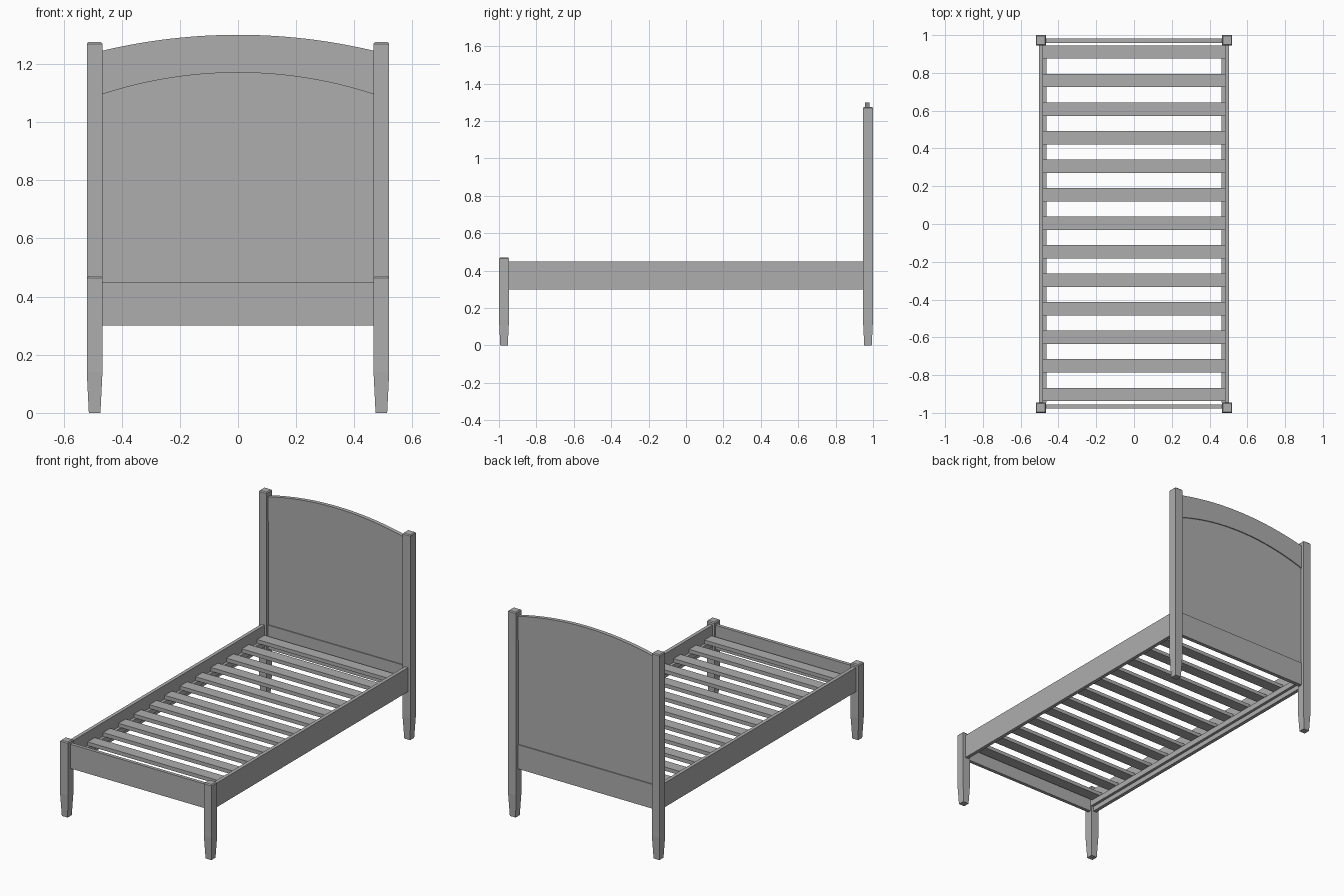
import bpy, bmesh, math

if "Cube" in bpy.data.objects:
    bpy.data.objects.remove(bpy.data.objects["Cube"])

paint = bpy.data.materials.new("grey_paint")
paint.diffuse_color = (0.42, 0.42, 0.42, 1)
paint.use_nodes = True
paint.node_tree.nodes["Principled BSDF"].inputs["Base Color"].default_value = paint.diffuse_color


def finish(name, bm):
    bmesh.ops.recalc_face_normals(bm, faces=bm.faces)
    mesh = bpy.data.meshes.new(name)
    bm.to_mesh(mesh)
    bm.free()
    mesh.materials.append(paint)
    ob = bpy.data.objects.new(name, mesh)
    bpy.context.collection.objects.link(ob)
    return ob


def box(name, x0, x1, y0, y1, z0, z1):
    bm = bmesh.new()
    bmesh.ops.create_cube(bm, size=1)
    for v in bm.verts:
        v.co.x = x0 if v.co.x < 0 else x1
        v.co.y = y0 if v.co.y < 0 else y1
        v.co.z = z0 if v.co.z < 0 else z1
    return finish(name, bm)


def post(name, cx, cy, height):
    # Square post: tapered foot, straight shaft, chamfered top
    bm = bmesh.new()
    rings = []
    for z, r in ((0, 0.02), (0.14, 0.027), (height - 0.006, 0.027), (height, 0.022)):
        rings.append([bm.verts.new((cx + sx * r, cy + sy * r, z))
                      for sx, sy in ((-1, -1), (1, -1), (1, 1), (-1, 1))])
    for a, b in zip(rings, rings[1:]):
        for i in range(4):
            j = (i + 1) % 4
            bm.faces.new((a[i], a[j], b[j], b[i]))
    bm.faces.new(rings[0])
    bm.faces.new(rings[-1])
    return finish(name, bm)


def arc(x, half, end, mid):
    # Height on a circular arc through (+-half, end) and (0, mid)
    rise = mid - end
    r = (half * half + rise * rise) / (2 * rise)
    return mid - r + math.sqrt(r * r - x * x)


def arched_board(name, half, y0, y1, low, high, n=32):
    # Board whose lower and upper edges are functions of x
    bm = bmesh.new()
    xs = [-half + 2 * half * i / n for i in range(n + 1)]
    cols = [[bm.verts.new(p) for p in ((x, y0, low(x)), (x, y1, low(x)),
                                       (x, y1, high(x)), (x, y0, high(x)))] for x in xs]
    for a, b in zip(cols, cols[1:]):
        for i in range(4):
            j = (i + 1) % 4
            bm.faces.new((a[i], a[j], b[j], b[i]))
    bm.faces.new(cols[0])
    bm.faces.new(cols[-1])
    ob = finish(name, bm)
    bpy.context.view_layer.objects.active = ob
    ob.select_set(True)
    bpy.ops.object.shade_smooth_by_angle(angle=math.radians(30))
    ob.select_set(False)


# Posts, side rails and slat cleats
for side, s in (("left", -1), ("right", 1)):
    post(f"foot_post_{side}", s * 0.493, -0.973, 0.47)
    post(f"head_post_{side}", s * 0.493, 0.973, 1.275)
    x = sorted((s * 0.481, s * 0.503))
    box(f"side_rail_{side}", x[0], x[1], -0.947, 0.947, 0.30, 0.45)
    x = sorted((s * 0.464, s * 0.481))
    box(f"slat_cleat_{side}", x[0], x[1], -0.946, 0.946, 0.33, 0.365)

# Slats
for i in range(13):
    y = 0.91 - i * 0.151
    box(f"slat_{i + 1}", -0.481, 0.481, y - 0.035, y + 0.035, 0.365, 0.388)

# Foot rail and lower head rail
box("foot_rail", -0.468, 0.468, -0.976, -0.955, 0.30, 0.45)
box("head_lower_rail", -0.468, 0.468, 0.958, 0.982, 0.30, 0.45)

# Headboard: arched top rail and recessed panel
H = 0.468
arched_board("head_top_rail", H, 0.958, 0.982,
             lambda x: arc(x, H, 1.095, 1.17), lambda x: arc(x, H, 1.245, 1.30))
arched_board("head_panel", H, 0.964, 0.976,
             lambda x: 0.44, lambda x: arc(x, H, 1.105, 1.18))
